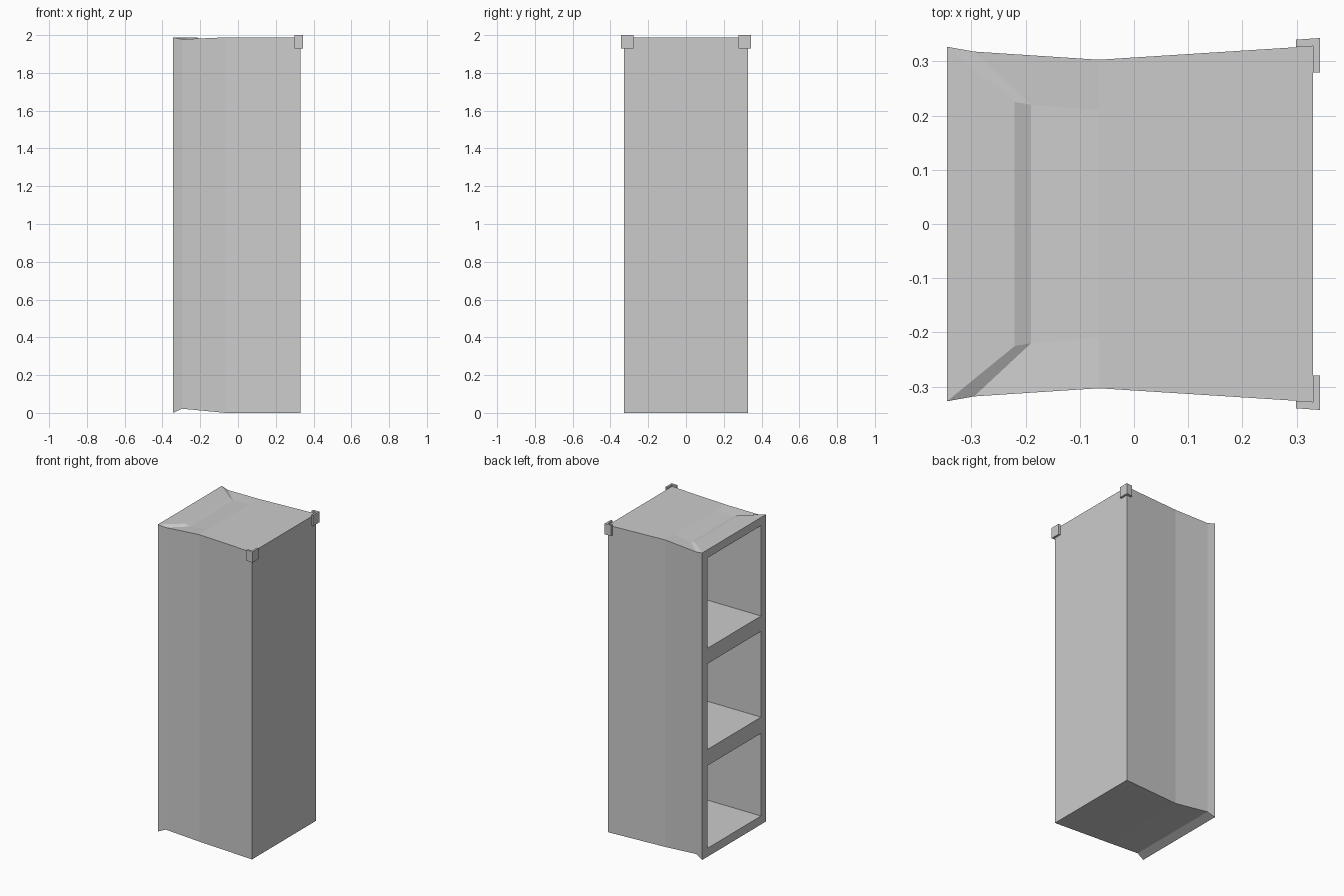
import bpy, bmesh

old = bpy.data.objects.get("Cube")
if old:
    bpy.data.objects.remove(old, do_unlink=True)

GREY = (0.6, 0.6, 0.6, 1.0)
mat = bpy.data.materials.new("plain_grey")
mat.use_nodes = True
mat.diffuse_color = GREY
mat.node_tree.nodes["Principled BSDF"].inputs["Base Color"].default_value = GREY


def make_object(name, bm):
    bmesh.ops.recalc_face_normals(bm, faces=bm.faces)
    mesh = bpy.data.meshes.new(name)
    bm.to_mesh(mesh)
    bm.free()
    mesh.materials.append(mat)
    obj = bpy.data.objects.new(name, mesh)
    bpy.context.collection.objects.link(obj)
    return obj


def add_prism(bm, outline, z0, z1):
    """Extrude an (x, y) outline from z0 to z1."""
    base = bm.faces.new([bm.verts.new((x, y, z0)) for x, y in outline])
    top = bmesh.ops.extrude_face_region(bm, geom=[base])["geom"]
    bmesh.ops.translate(bm, vec=(0, 0, z1 - z0),
                        verts=[v for v in top if isinstance(v, bmesh.types.BMVert)])


# Cabinet shell: waisted sides, dented top with a raised lip, notched bottom
TOP = 1.988
POINTS = {
    "lip": (-0.345, 0.327, TOP),
    "lip_inner": (-0.22, 0.225, TOP),
    "step": (-0.19, 0.22, 1.975),
    "dent": (-0.295, 0.318, 1.978),
    "waist_inner": (-0.065, 0.21, TOP),
    "waist": (-0.065, 0.303, TOP),
    "rear": (0.33, 0.328, TOP),
    "lip_low": (-0.345, 0.327, 0),
    "dent_low": (-0.295, 0.318, 0.022),
    "waist_low": (-0.065, 0.303, 0),
    "rear_low": (0.33, 0.328, 0),
}
bm = bmesh.new()
sides = [{k: bm.verts.new((x, s * y, z)) for k, (x, y, z) in POINTS.items()}
         for s in (-1, 1)]

# Faces repeated on both sides
for v in sides:
    for names in ("lip dent step lip_inner", "dent waist waist_inner step",
                  "lip_low dent_low dent lip", "dent_low waist_low waist dent",
                  "waist_low rear_low rear waist"):
        bm.faces.new([v[n] for n in names.split()])

# Faces spanning from side to side
a, b = sides
for p, q in (("lip", "lip_inner"), ("lip_inner", "step"), ("step", "waist_inner"),
             ("lip", "lip_low"), ("lip_low", "dent_low"),
             ("dent_low", "waist_low"), ("waist_low", "rear_low"),
             ("rear_low", "rear")):
    bm.faces.new([a[p], a[q], b[q], b[p]])
bm.faces.new([a["waist"], a["rear"], b["rear"],
              b["waist"], b["waist_inner"], a["waist_inner"]])
cabinet = make_object("cabinet", bm)

# Three open compartments
bm = bmesh.new()
for low, high in ((0.055, 0.59), (0.695, 1.25), (1.35, 1.935)):
    add_prism(bm, [(-0.5, -0.275), (0.28, -0.275), (0.28, 0.275), (-0.5, 0.275)],
              low, high)
cutter = make_object("compartment_cutter", bm)
cutter.hide_render = True
mod = cabinet.modifiers.new("compartments", "BOOLEAN")
mod.operation = "DIFFERENCE"
mod.solver = "EXACT"
mod.object = cutter
depsgraph = bpy.context.evaluated_depsgraph_get()
carved = bpy.data.meshes.new_from_object(cabinet.evaluated_get(depsgraph))
cabinet.modifiers.clear()
cabinet.data = carved
bpy.data.objects.remove(cutter, do_unlink=True)

# L-shaped brackets wrapping the two rear top corners
for name, s in (("front_bracket", -1), ("back_bracket", 1)):
    outline = [(0.299, 0.326), (0.299, 0.34), (0.343, 0.343),
               (0.343, 0.279), (0.33, 0.279), (0.33, 0.328)]
    bm = bmesh.new()
    add_prism(bm, [(x, s * y) for x, y in outline], 1.93, 2.0)
    make_object(name, bm)
